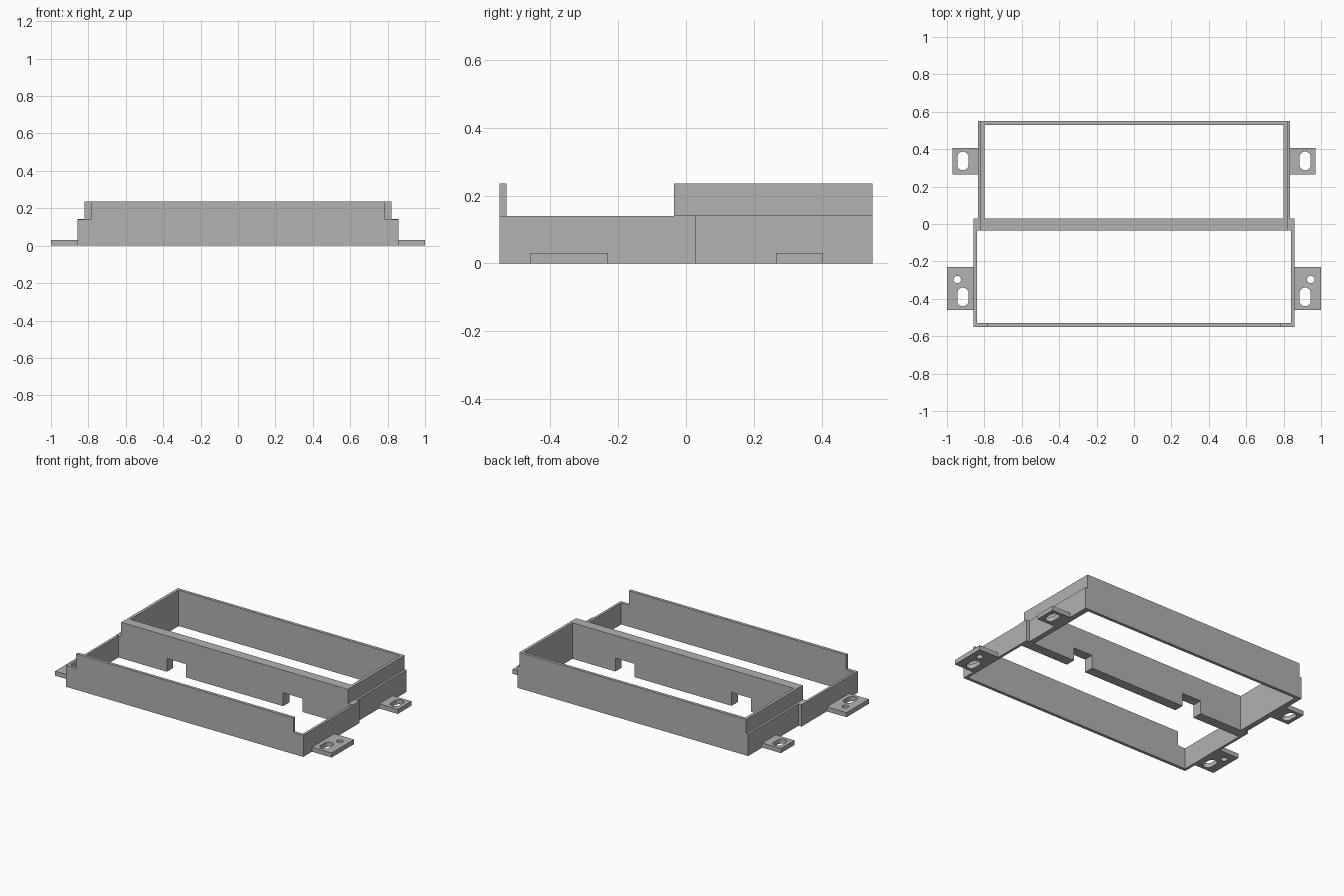
import bpy, bmesh, math
from mathutils import Matrix

cube = bpy.data.objects.get("Cube")
if cube:
    bpy.data.objects.remove(cube, do_unlink=True)

GREY = (0.445, 0.445, 0.445, 1)
grey = bpy.data.materials.new("mid grey")
grey.use_nodes = True
grey.diffuse_color = GREY
grey.node_tree.nodes["Principled BSDF"].inputs["Base Color"].default_value = GREY


def rect(x0, x1, y0, y1):
    return [(x0, y0), (x1, y0), (x1, y1), (x0, y1)]


def slot(cx, cy, r, half=0.0, n=12):
    """Outline of a round hole, stretched along y by half."""
    pts = []
    for end, start in ((half, 0), (-half, math.pi)):
        for i in range(n + (half > 0)):
            a = start + math.pi * i / n
            pts.append((cx + r * math.cos(a), cy + end + r * math.sin(a)))
    return pts


def prism(name, loops, low, high, upright=False):
    """Extrude an outline with holes along z, or along y when upright."""
    bm = bmesh.new()
    edges = []
    for loop in loops:
        vs = [bm.verts.new((u, v, 0)) for u, v in loop]
        edges += [bm.edges.new((a, b)) for a, b in zip(vs, vs[1:] + vs[:1])]
    bmesh.ops.triangle_fill(bm, edges=edges, use_beauty=True)
    out = bmesh.ops.extrude_face_region(bm, geom=bm.faces[:], use_keep_orig=True)
    top = [g for g in out["geom"] if isinstance(g, bmesh.types.BMVert)]
    bmesh.ops.translate(bm, verts=top, vec=(0, 0, high - low))
    if upright:
        bm.transform(Matrix.Translation((0, high, 0)) @ Matrix.Rotation(math.pi / 2, 4, 'X'))
    else:
        bm.transform(Matrix.Translation((0, 0, low)))
    bmesh.ops.recalc_face_normals(bm, faces=bm.faces[:])
    mesh = bpy.data.meshes.new(name)
    bm.to_mesh(mesh)
    bm.free()
    mesh.materials.append(grey)
    obj = bpy.data.objects.new(name, mesh)
    bpy.context.collection.objects.link(obj)
    return obj


def u_shape(outer, inner, y_open, y_inner, y_outer):
    return [(-outer, y_open), (-outer, y_outer), (outer, y_outer), (outer, y_open),
            (inner, y_open), (inner, y_inner), (-inner, y_inner), (-inner, y_open)]


BAR_FRONT, BAR_BACK, END = -0.035, 0.03, 0.55
STEP, TOP = 0.143, 0.235

# Rear tray: wide lower walls, narrower upper frame
prism("rear_lower_walls", [u_shape(0.835, 0.80, BAR_BACK, 0.53, END)], 0, STEP)
prism("rear_upper_frame", [rect(-0.82, 0.82, BAR_FRONT, END),
                           rect(-0.80, 0.80, BAR_BACK, 0.53)], STEP, TOP)

# Crossbar between the trays, with two cable notches in its lower edge
bar = [(-0.857, 0)]
for x0, x1 in ((-0.49, -0.35), (0.35, 0.49)):
    bar += [(x0, 0), (x0, 0.087), (x1, 0.087), (x1, 0)]
bar += [(0.857, 0), (0.857, STEP), (-0.857, STEP)]
prism("crossbar", [bar], BAR_FRONT, BAR_BACK, upright=True)

# Front tray: low walls with a raised front lip
prism("front_lower_walls", [u_shape(0.857, 0.84, BAR_FRONT, -0.53, -END)], 0, 0.14)
prism("front_lip", [rect(-0.785, 0.785, -END, -0.53)], 0.14, TOP)

# Slotted mounting tabs on both sides
for side, s in (("left", 1), ("right", -1)):
    prism(f"rear_tab_{side}", [rect(s * 0.835, s * 0.97, 0.265, 0.405),
                               slot(s * 0.915, 0.337, 0.03, 0.02)], 0, 0.03)
    prism(f"front_tab_{side}", [rect(s * 0.857, s, -0.46, -0.23),
                                slot(s * 0.915, -0.39, 0.03, 0.02),
                                slot(s * 0.945, -0.297, 0.02)], 0, 0.03)
